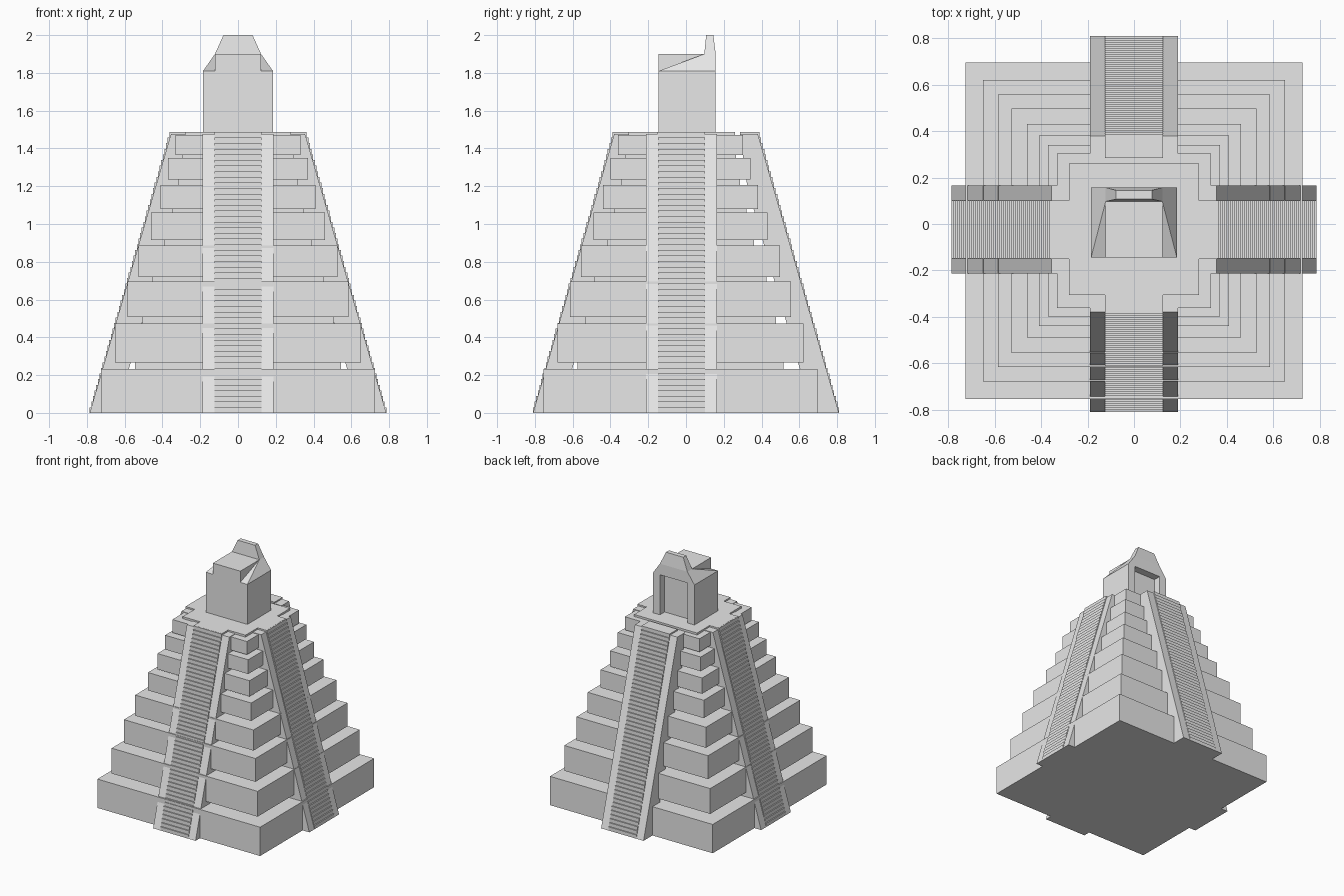
import bpy, bmesh
from mathutils import Vector

if "Cube" in bpy.data.objects:
    bpy.data.objects.remove(bpy.data.objects["Cube"])

stone = bpy.data.materials.new("pale grey stone")
stone.diffuse_color = (0.8, 0.8, 0.8, 1)
stone.use_nodes = True
stone.node_tree.nodes["Principled BSDF"].inputs["Base Color"].default_value = stone.diffuse_color
CY = -0.029   # tiers sit slightly towards the front


def finish(name, bm):
    bmesh.ops.recalc_face_normals(bm, faces=bm.faces)
    me = bpy.data.meshes.new(name)
    bm.to_mesh(me)
    bm.free()
    me.materials.append(stone)
    ob = bpy.data.objects.new(name, me)
    bpy.context.collection.objects.link(ob)
    return ob


def loft(name, a, b):
    """Solid between two matching point loops."""
    bm = bmesh.new()
    va = [bm.verts.new(p) for p in a]
    vb = [bm.verts.new(p) for p in b]
    n = len(va)
    bm.faces.new(va)
    bm.faces.new(vb)
    for i in range(n):
        j = (i + 1) % n
        bm.faces.new((va[i], va[j], vb[j], vb[i]))
    return finish(name, bm)


def rect(x0, x1, y0, y1, z):
    return [(x0, y0, z), (x1, y0, z), (x1, y1, z), (x0, y1, z)]


def box(name, x0, x1, y0, y1, z0, z1):
    return loft(name, rect(x0, x1, y0, y1, z0), rect(x0, x1, y0, y1, z1))


# Stepped tiers: half width, bottom, top
tiers = [(0.725, 0, 0.232), (0.65, 0.268, 0.472), (0.586, 0.507, 0.695),
         (0.527, 0.72, 0.886), (0.46, 0.916, 1.06), (0.41, 1.08, 1.207),
         (0.37, 1.235, 1.35), (0.332, 1.366, 1.472)]
for i, (h, z0, z1) in enumerate(tiers):
    box(f"tier_{i + 1}", -h, h, CY - h, CY + h, z0, z1)

# Recessed bands between tiers
for i, h in enumerate([0.545, 0.506, 0.455, 0.39, 0.35, 0.315, 0.295]):
    box(f"recess_{i + 1}", -h, h, CY - h, CY + h,
        tiers[i][2] - 0.01, tiers[i + 1][1] + 0.01)

# Four stairways, each with two sloping side ramps
STEPS, TOP = 50, 1.487


def stairway(side, out, foot, head, origin):
    out = Vector(out)
    across = Vector((-out.y, out.x, 0))

    def prism(name, profile, w0, w1):
        loops = [[origin + out * d + across * w + Vector((0, 0, z))
                  for d, z in profile] for w in (w0, w1)]
        loft(name, *loops)

    run, rise = (foot - head) / STEPS, TOP / STEPS
    mid = foot - (foot - head) * 0.8
    under = [(head - 0.095, 0), (mid - 0.14, 1.19), (foot - 0.14, 0)]
    steps = []
    for i in range(STEPS):
        steps += [(foot - i * run, i * rise), (foot - i * run, (i + 1) * rise)]
    prism(side + "_steps", steps + [(under[0][0], TOP)] + under[1:], -0.125, 0.125)
    ramp = [(foot, 0), (head, 1.476), (under[0][0], 1.476)] + under[1:]
    prism(side + "_ramp_a", ramp, -0.189, -0.125)
    prism(side + "_ramp_b", ramp, 0.125, 0.189)


side_origin = Vector((0, -0.024, 0))
stairway("front", (0, -1, 0), 0.81, 0.38, Vector())
stairway("back", (0, 1, 0), 0.81, 0.38, Vector())
stairway("right", (1, 0, 0), 0.785, 0.355, side_origin)
stairway("left", (-1, 0, 0), 0.785, 0.355, side_origin)

# Thin cross-shaped summit slab
cross = [(-0.125, -0.383), (0.125, -0.383), (0.125, -0.305), (0.28, -0.305),
         (0.28, -0.15), (0.357, -0.15), (0.357, 0.1), (0.28, 0.1),
         (0.28, 0.26), (-0.28, 0.26), (-0.28, 0.1), (-0.357, 0.1),
         (-0.357, -0.15), (-0.28, -0.15), (-0.28, -0.305), (-0.125, -0.305)]
loft("summit_slab", [(x, y, 1.472) for x, y in cross],
     [(x, y, 1.488) for x, y in cross])

# Temple walls with an open porch at the back
F, M, B = -0.145, 0.097, 0.157
plan = [(-0.185, F), (0.185, F), (0.185, B), (0.122, B),
        (0.122, M), (-0.122, M), (-0.122, B), (-0.185, B)]
loft("temple_walls", [(x, y, 1.485) for x, y in plan],
     [(x, y, 1.81) for x, y in plan])

# Roof block with shoulders that rise towards the back
box("roof_block", -0.122, 0.122, F, M, 1.80, 1.90)
for s, name in ((-1, "left"), (1, "right")):
    bm = bmesh.new()
    a, b, c, d, e = [bm.verts.new((s * x, y, z)) for x, y, z in (
        (0.122, F, 1.81), (0.185, F, 1.81), (0.185, M, 1.81),
        (0.122, M, 1.90), (0.122, M, 1.81))]
    for f in ((a, b, d), (b, c, d), (a, d, e), (c, e, d), (a, e, c, b)):
        bm.faces.new(f)
    finish(name + "_roof_shoulder", bm)

# Porch roof and tapering roof comb
loft("porch_roof", rect(-0.185, 0.185, M, B, 1.81), rect(-0.122, 0.122, M, B, 1.90))
loft("roof_comb", rect(-0.122, 0.122, M, B, 1.90), rect(-0.077, 0.077, 0.107, 0.145, 2.0))
